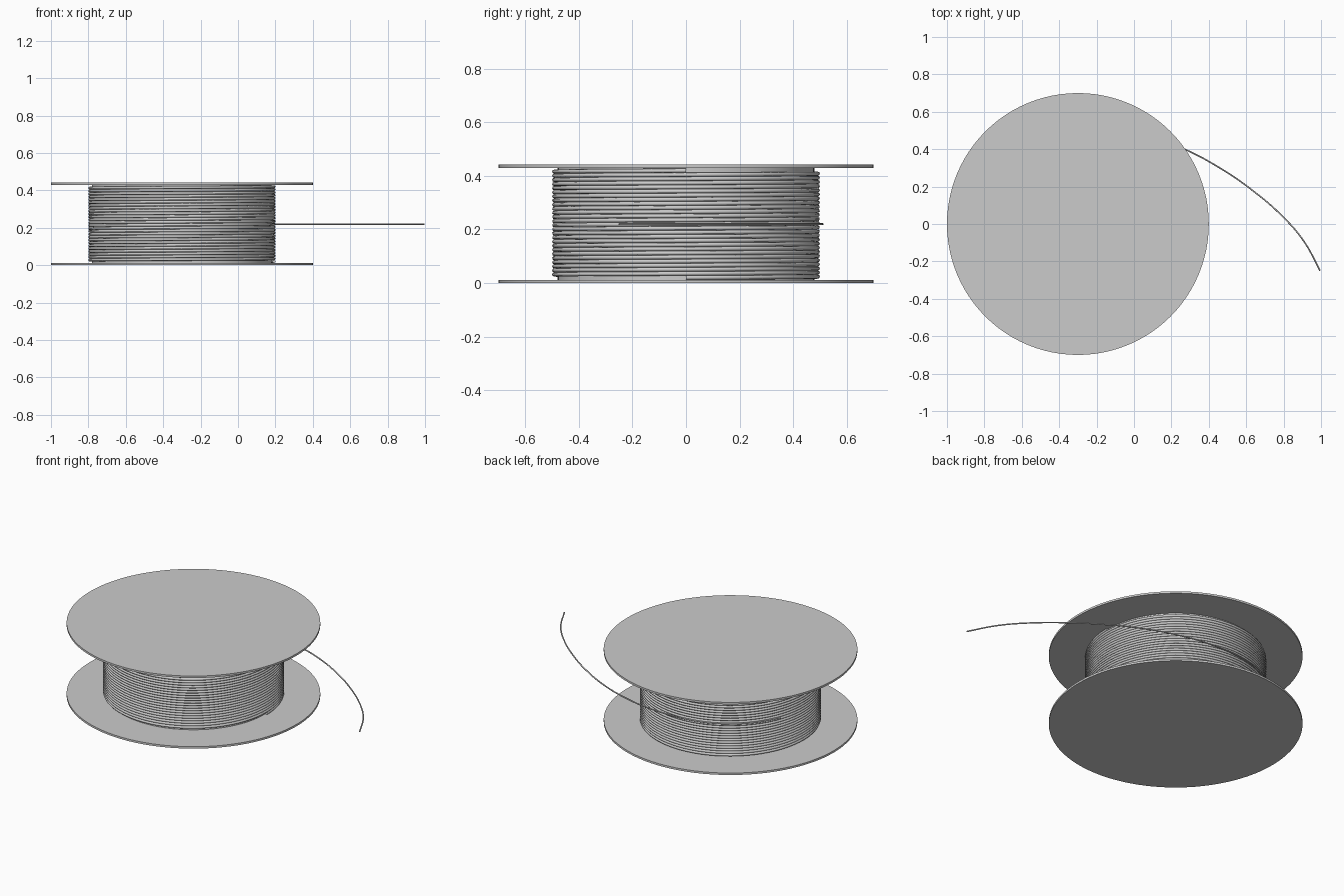
import bpy, math

if "Cube" in bpy.data.objects:
    bpy.data.objects.remove(bpy.data.objects["Cube"])

CX = -0.30          # spool axis
MID_Z = 0.22        # height of the loose strand


def cylinder(name, radius, z0, z1):
    bpy.ops.mesh.primitive_cylinder_add(vertices=96, radius=radius, depth=z1 - z0,
                                        location=(CX, 0, (z0 + z1) / 2))
    ob = bpy.context.object
    ob.name = name
    bpy.ops.object.shade_smooth_by_angle(angle=math.radians(30))
    return ob


def wire(name, points, radius, kind='POLY', resolution=1):
    cu = bpy.data.curves.new(name, 'CURVE')
    cu.dimensions = '3D'
    cu.bevel_depth = radius
    cu.bevel_resolution = 2
    cu.use_fill_caps = True
    sp = cu.splines.new(kind)
    if kind == 'BEZIER':
        sp.bezier_points.add(len(points) - 1)
        for bp, p in zip(sp.bezier_points, points):
            bp.co = p
            bp.handle_left_type = bp.handle_right_type = 'AUTO'
        sp.resolution_u = resolution
    else:
        sp.points.add(len(points) - 1)
        for pt, p in zip(sp.points, points):
            pt.co = (*p, 1)
    ob = bpy.data.objects.new(name, cu)
    bpy.context.collection.objects.link(ob)
    return ob


# End discs and the core between them
cylinder("bottom_flange", 0.70, 0.0, 0.012)
cylinder("top_flange", 0.70, 0.430, 0.442)
cylinder("core", 0.48, 0.012, 0.430)

# Wound wire: one tight helix around the core
TURNS, STEPS, R = 26, 72, 0.4925
Z0, Z1 = 0.020, 0.420
n = TURNS * STEPS
helix = []
for i in range(n + 1):
    a = 2 * math.pi * i / STEPS
    helix.append((CX + R * math.cos(a), R * math.sin(a), Z0 + (Z1 - Z0) * i / n))
wire("wound_wire", helix, 0.0078)

# Loose strand: leaves the winding at the back and swings out to the right
strand = []
for deg in (158, 140, 120, 100):
    a = math.radians(deg)
    strand.append((CX + 0.503 * math.cos(a), 0.503 * math.sin(a), MID_Z))
strand += [(x, y, MID_Z) for x, y in
           ((-0.12, 0.505), (0.09, 0.465), (0.27, 0.40), (0.45, 0.305), (0.62, 0.19),
            (0.80, 0.035), (0.91, -0.095), (0.995, -0.25))]
wire("loose_strand", strand, 0.004, 'BEZIER', 8)
